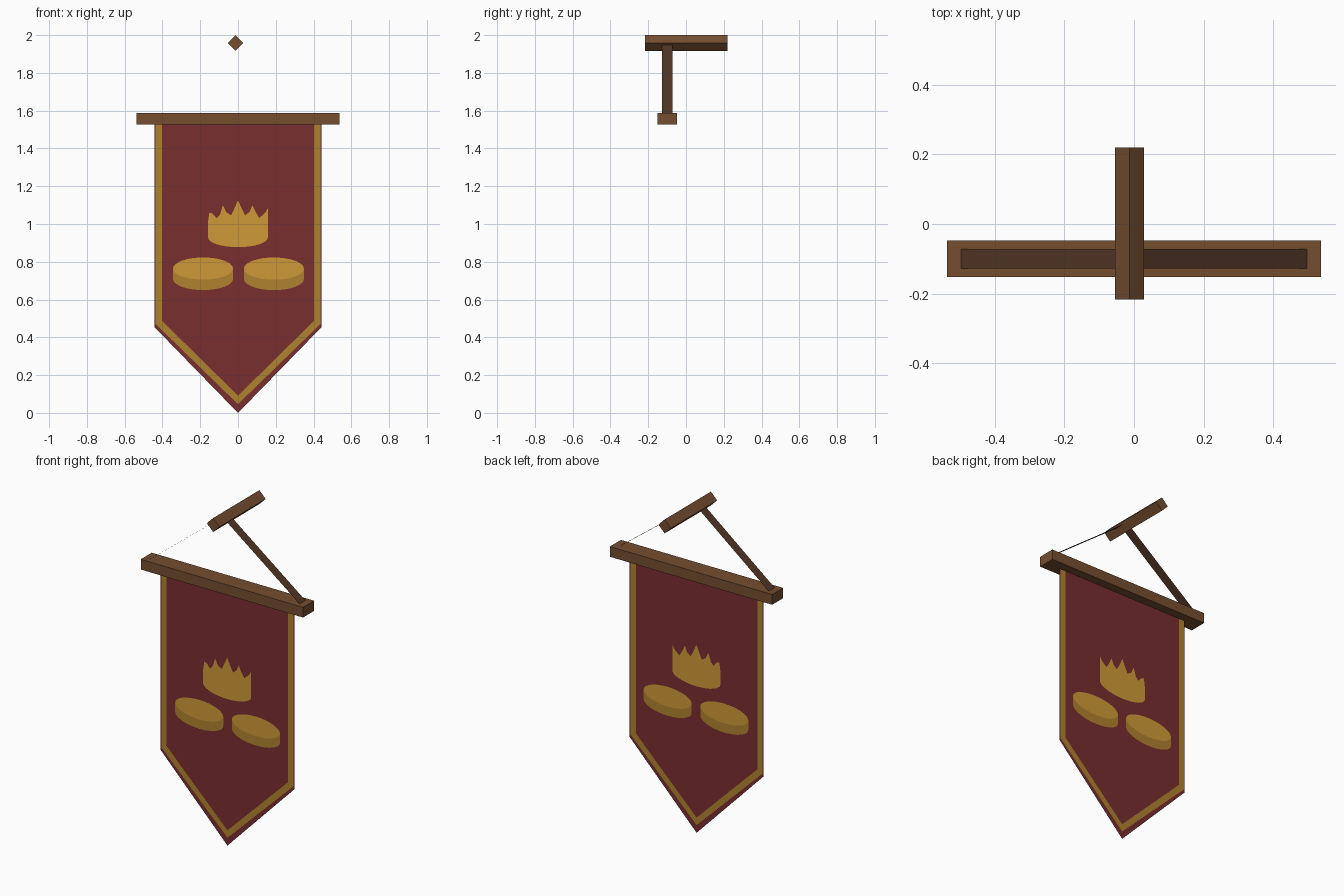
import bpy, bmesh, math

if "Cube" in bpy.data.objects:
    bpy.data.objects.remove(bpy.data.objects["Cube"])


def material(name, rgb):
    m = bpy.data.materials.new(name)
    lin = [((c / 255 + 0.055) / 1.055) ** 2.4 for c in rgb]
    m.diffuse_color = (*lin, 1.0)
    m.use_nodes = True
    m.node_tree.nodes["Principled BSDF"].inputs["Base Color"].default_value = m.diffuse_color
    return m


WOOD = material("brown_wood", (117, 78, 48))
STRAP = material("dark_leather", (83, 54, 38))
RED = material("deep_red_cloth", (121, 46, 48))
TRIM = material("dull_gold", (176, 130, 46))
GOLD = material("bright_gold", (206, 154, 55))

Y = -0.10  # plane of the hanging cloth


def finish(name, bm, mats):
    me = bpy.data.meshes.new(name)
    bm.to_mesh(me)
    bm.free()
    for m in mats:
        me.materials.append(m)
    ob = bpy.data.objects.new(name, me)
    bpy.context.collection.objects.link(ob)
    return ob


def box(name, loc, size, mat, turn=0.0):
    bm = bmesh.new()
    bmesh.ops.create_cube(bm, size=1.0)
    bmesh.ops.scale(bm, vec=size, verts=bm.verts)
    ob = finish(name, bm, [mat])
    ob.location = loc
    ob.rotation_euler = (0, turn, 0)
    return ob


def emblem(name, outline, mat):
    # flat shape laid just in front of and just behind the cloth
    bm = bmesh.new()
    for y, pts in ((Y - 0.002, outline), (Y + 0.002, outline[::-1])):
        bm.faces.new([bm.verts.new((x, y, z)) for x, z in pts])
    bmesh.ops.triangulate(bm, faces=bm.faces[:])
    return finish(name, bm, [mat])


def arc(cx, cz, rx, rz, a0, a1, n):
    angs = [math.radians(a0 + (a1 - a0) * i / n) for i in range(n + 1)]
    return [(cx + rx * math.cos(a), cz + rz * math.sin(a)) for a in angs]


# Wooden parts: crossbar and diamond-turned wall peg
box("crossbar", (0, Y, 1.558), (1.074, 0.104, 0.061), WOOD)
side = 0.0415 * math.sqrt(2)
box("wall_peg", (-0.013, 0.002, 1.9585), (side, 0.437, side), WOOD, math.pi / 4)

# Flat hanging straps
for label, s in (("left", -1), ("right", 1)):
    bm = bmesh.new()
    ends = ((s * 0.50, 1.586), (-0.013, 1.972))
    lo = [bm.verts.new((x, Y - 0.028, z)) for x, z in ends]
    hi = [bm.verts.new((x, Y + 0.028, z)) for x, z in ends]
    f = bm.faces.new((lo[0], lo[1], hi[1], hi[0]))
    f.normal_update()
    if f.normal.z < 0:
        f.normal_flip()
    finish(label + "_hanging_strap", bm, [STRAP])


# Cloth: red rim, gold trim and red field as nested pointed outlines
TOP = 1.55
bm = bmesh.new()
loops = []
for hw, corner, tip in ((0.443, 0.455, 0.0), (0.436, 0.470, 0.046), (0.402, 0.487, 0.091)):
    pts = ((-hw, TOP), (-hw, corner), (0, tip), (hw, corner), (hw, TOP))
    loops.append([bm.verts.new((x, Y, z)) for x, z in pts])
for k, (a, b) in enumerate(zip(loops, loops[1:])):
    for i in range(4):
        bm.faces.new((a[i], a[i + 1], b[i + 1], b[i])).material_index = k
bm.faces.new(loops[-1])
finish("banner_cloth", bm, [RED, TRIM])

# Two coins: oval face plus a rim band below it
for label, cx in (("left", -0.185), ("right", 0.190)):
    rx, rz, cz, drop = 0.159, 0.059, 0.764, 0.055
    emblem(label + "_coin_face", arc(cx, cz, rx, rz, 0, 360, 32)[:-1], GOLD)
    upper = arc(cx, cz, rx, rz, 180, 360, 16)
    lower = [(x, z - drop) for x, z in upper]
    emblem(label + "_coin_rim", lower + upper[::-1], TRIM)

# Crown with five points and a rounded base
points = [(0.159, 1.086), (0.145, 1.06), (0.113, 1.032), (0.095, 1.06), (0.076, 1.10),
          (0.062, 1.065), (0.038, 1.046), (0.018, 1.085), (0, 1.126), (-0.018, 1.085),
          (-0.036, 1.046), (-0.062, 1.062), (-0.080, 1.10), (-0.095, 1.05),
          (-0.113, 1.03), (-0.135, 1.055), (-0.152, 1.06), (-0.159, 1.01)]
emblem("crown", arc(0, 0.93, 0.159, 0.053, 180, 360, 16) + points, GOLD)
